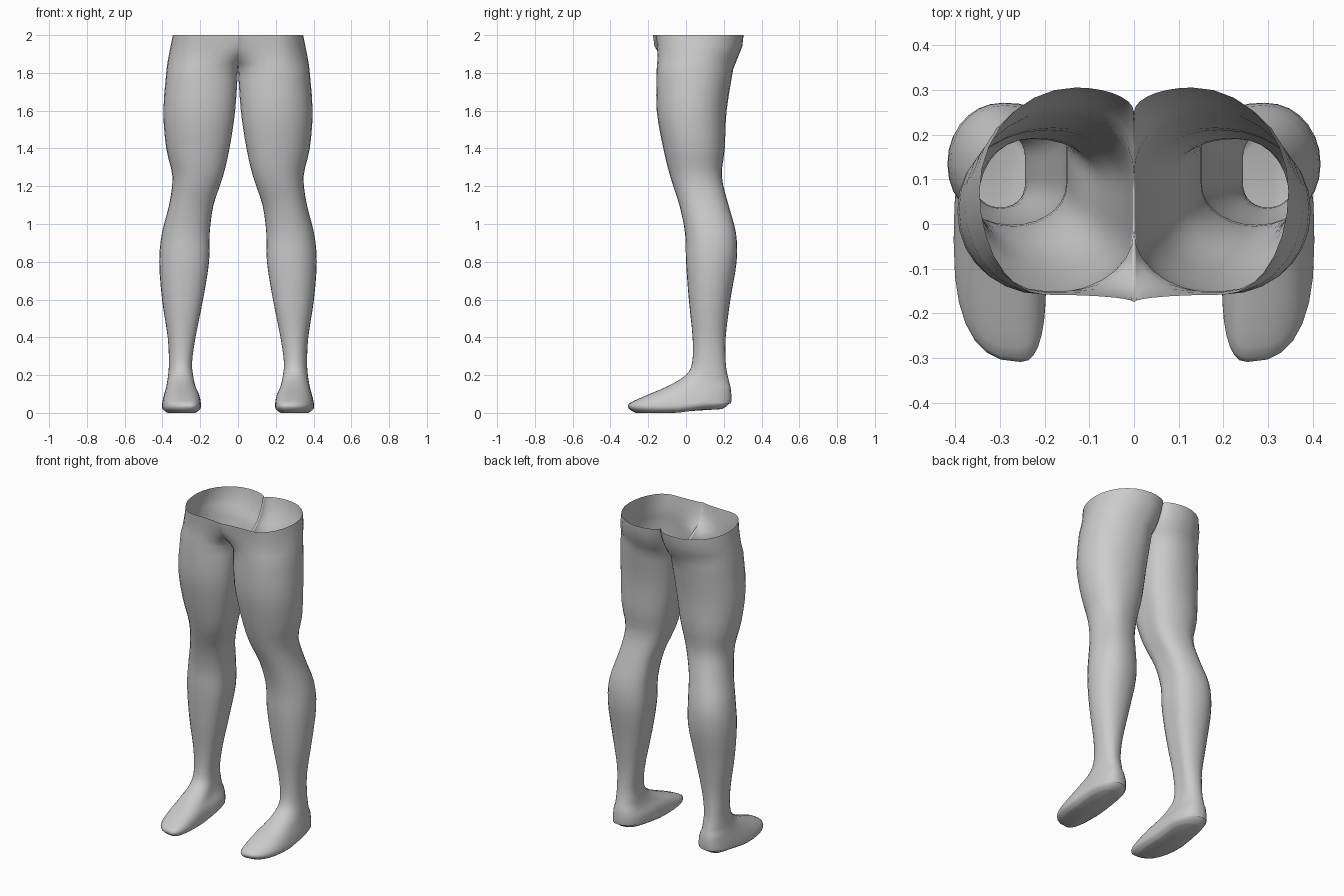
import bpy, bmesh
from math import sin, cos, pi

cube = bpy.data.objects.get("Cube")
if cube:
    bpy.data.objects.remove(cube, do_unlink=True)

STEPS = 7    # segments per quarter of a section
INNER = 4    # segments along the flat inner side

# Leg sections: z, inner x, outer x, front y, back y, x of front peak, x of back peak
LEG = [
    (1.82, 0, .378, -.155, .25, .2, .15),
    (1.6, .015, .395, -.155, .215, .2, .18),
    (1.4, .045, .38, -.12, .205, .2, .21),
    (1.25, .08, .347, -.083, .19, .21, .23),
    (1.1, .13, .365, -.035, .225, .25, .26),
    (.95, .15, .403, -.005, .265, .27, .29),
    (.8, .153, .417, 0, .268, .28, .29),
    (.6, .185, .402, .015, .235, .29, .29),
    (.4, .225, .372, .035, .21, .3, .3),
    (.27, .243, .366, .033, .21, .3, .31),
    (.2, .238, .37, 0, .22, .3, .31),
    (.14, .225, .38, -.1, .235, .29, .31),
    (.095, .205, .392, -.205, .24, .275, .31),
    (.05, .197, .402, -.3, .238, .255, .31),
    (.02, .2, .4, -.3, .22, .255, .31),
    (0, .225, .375, -.265, .19, .26, .31),
]
# Hip sections: z, outer x, front y, back y, front seam y, back seam y
HIPS = [
    (2, .345, -.158, .305, -.175, .25),
    (1.94, .357, -.152, .298, -.167, .225),
    (1.89, .367, -.15, .278, -.13, .2),
    (1.85, .374, -.153, .262, -.065, .16),
]


def smooth_rows(rows, n):
    """Interpolate the sections with a Catmull-Rom spline."""
    out = []
    for i in range(len(rows) - 1):
        quad = [rows[max(i - 1, 0)], rows[i], rows[i + 1], rows[min(i + 2, len(rows) - 1)]]
        for k in range(n):
            t = k / n
            out.append([b + .5 * t * (c - a + t * (2*a - 5*b + 4*c - d + t * (3*(b - c) + d - a)))
                        for a, b, c, d in zip(*quad)])
    return out + [list(rows[-1])]


def quarter(start, end, power, vertical_first):
    """Quarter of a superellipse between two extreme points."""
    points = []
    for k in range(STEPS):
        a = k / STEPS * pi / 2
        s, c = sin(a) ** power, 1 - cos(a) ** power
        u, v = (s, c) if vertical_first else (c, s)
        points.append((start[0] + (end[0] - start[0]) * u, start[1] + (end[1] - start[1]) * v))
    return points


def section(xi, xo, yf, yb, cf, cb, seam_f, seam_b, power=1):
    """Outline from the front seam, around the outside, to the back seam."""
    mid = (yf + yb) / 2
    return (quarter((xi, seam_f), (cf, yf), power, False)
            + quarter((cf, yf), (xo, mid), power, True)
            + quarter((xo, mid), (cb, yb), power, False)
            + quarter((cb, yb), (xi, seam_b), power, True)
            + [(xi, seam_b)])


def bridge(bm, upper, lower, closed):
    count = len(upper) if closed else 4 * STEPS
    for i in range(count):
        j = (i + 1) % len(upper) if closed else i + 1
        bm.faces.new((upper[i], lower[i], lower[j], upper[j]))


bm = bmesh.new()
rings = []

# Open hip shell
for z, xo, yf, yb, sf, sb in HIPS:
    rings.append([bm.verts.new((x, y, z)) for x, y in section(0, xo, yf, yb, .2, .13, sf, sb)])

# Thigh, knee, calf and foot
for z, xi, xo, yf, yb, cf, cb in smooth_rows(LEG, 3):
    mid, half = (yf + yb) / 2, (yb - yf) / 2
    sf, sb = mid - .3 * half, mid + .3 * half
    points = section(max(xi, 0), xo, yf, yb, cf, cb, sf, sb, .8 if z < .15 else .95)
    points += [(max(xi, 0), sb + (sf - sb) * k / INNER) for k in range(1, INNER)]
    ring = []
    for x, y in points:
        lift = .02 * max(0, min(1, (y + .05) / .15)) if z < .04 else 0
        ring.append(bm.verts.new((x, y, max(z, 0) + lift)))
    rings.append(ring)

for n, (upper, lower) in enumerate(zip(rings, rings[1:])):
    bridge(bm, upper, lower, n >= len(HIPS))

# Sole
heart = bm.verts.new((.3, -.04, .006))
last = rings[-1]
for i, v in enumerate(last):
    bm.faces.new((v, heart, last[(i + 1) % len(last)]))

bmesh.ops.recalc_face_normals(bm, faces=bm.faces)
# Make the outside the front of the open shell
bm.faces.ensure_lookup_table()
outer = max(bm.faces, key=lambda f: f.calc_center_median().x)
if outer.normal.x < 0:
    bmesh.ops.reverse_faces(bm, faces=bm.faces)

mesh = bpy.data.meshes.new("legs")
bm.to_mesh(mesh)
bm.free()
legs = bpy.data.objects.new("legs", mesh)
bpy.context.collection.objects.link(legs)

grey = bpy.data.materials.new("light_grey")
grey.use_nodes = True
colour = (.6, .6, .6, 1)
grey.diffuse_color = colour
grey.node_tree.nodes["Principled BSDF"].inputs["Base Color"].default_value = colour
mesh.materials.append(grey)

# Second leg, joined to the first above the crotch
mirror = legs.modifiers.new("mirror", 'MIRROR')
mirror.use_clip = True
mirror.merge_threshold = .0005

bpy.context.view_layer.objects.active = legs
legs.select_set(True)
bpy.ops.object.shade_smooth_by_angle(angle=pi / 3)
